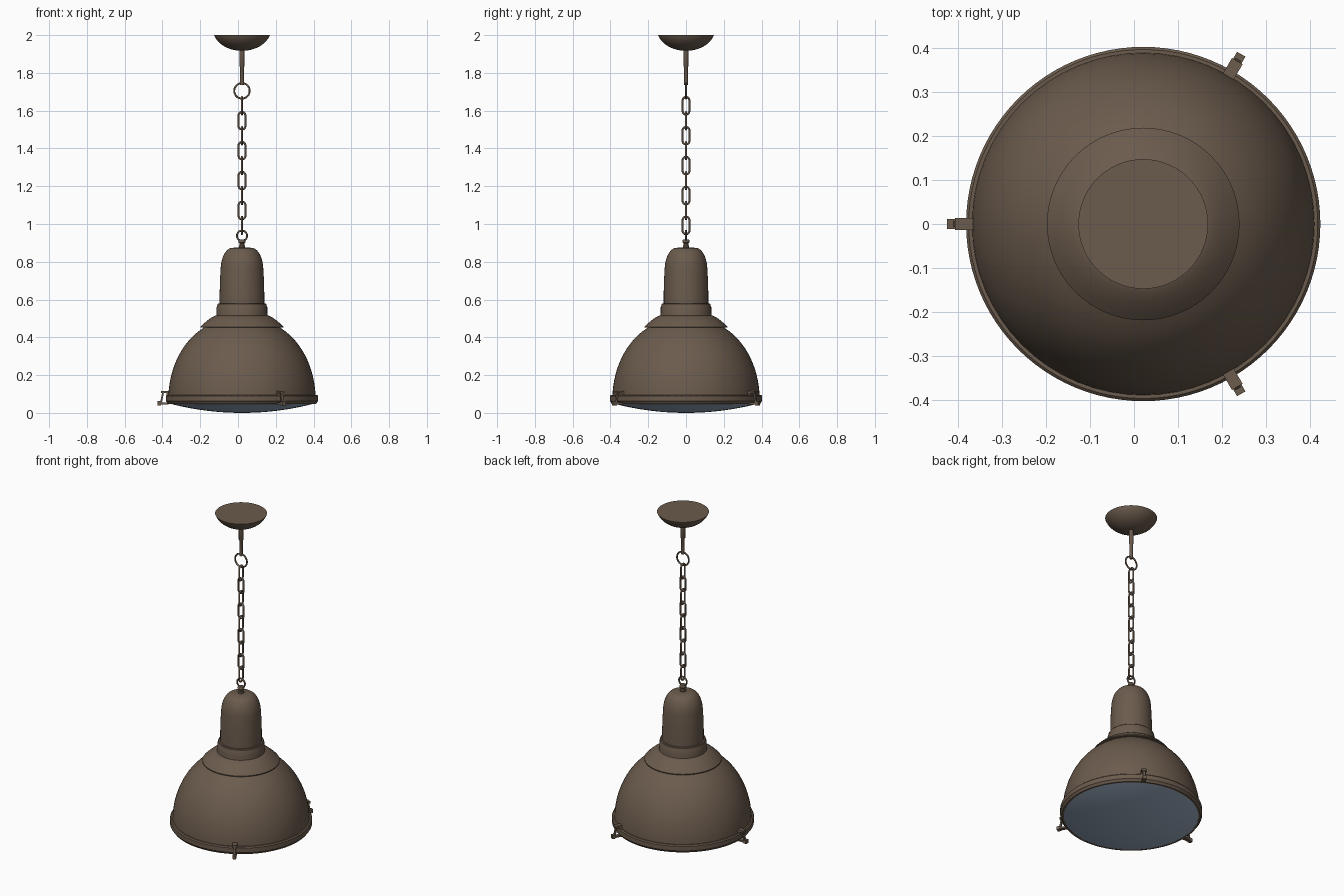
import bpy, bmesh, math
from mathutils import Matrix, Vector

if "Cube" in bpy.data.objects:
    bpy.data.objects.remove(bpy.data.objects["Cube"], do_unlink=True)

AXIS_X = 0.021


def material(name, color):
    m = bpy.data.materials.new(name)
    m.use_nodes = True
    m.diffuse_color = color
    m.node_tree.nodes["Principled BSDF"].inputs["Base Color"].default_value = color
    return m


bronze = material("bronze_brown", (0.147, 0.105, 0.074, 1))
glass = material("blue_grey_glass", (0.33, 0.42, 0.54, 1))


def finish(name, bm, mat, angle=35):
    bmesh.ops.recalc_face_normals(bm, faces=bm.faces)
    mesh = bpy.data.meshes.new(name)
    bm.to_mesh(mesh)
    bm.free()
    mesh.materials.append(mat)
    ob = bpy.data.objects.new(name, mesh)
    bpy.context.collection.objects.link(ob)
    ob.location.x = AXIS_X
    bpy.ops.object.select_all(action="DESELECT")
    ob.select_set(True)
    bpy.context.view_layer.objects.active = ob
    bpy.ops.object.shade_smooth_by_angle(angle=math.radians(angle))


def lathe(name, profile, mat=bronze, sides=64):
    """Turn (radius, height) points about the vertical axis."""
    bm = bmesh.new()
    verts = [bm.verts.new((r, 0, z)) for r, z in profile]
    edges = [bm.edges.new(pair) for pair in zip(verts, verts[1:])]
    bmesh.ops.spin(bm, geom=verts + edges, cent=(0, 0, 0), axis=(0, 0, 1),
                   angle=math.tau, steps=sides)
    bmesh.ops.remove_doubles(bm, verts=bm.verts, dist=0.0002)
    finish(name, bm, mat)


def arc(r0, z0, dr, dz, start, end, steps):
    """Points along part of an ellipse, angles in degrees."""
    out = []
    for i in range(steps + 1):
        a = math.radians(start + (end - start) * i / steps)
        out.append((r0 + dr * math.cos(a), z0 + dz * math.sin(a)))
    return out


def ring(name, z, radius, wire, stretch=0, turn=0):
    """Upright wire ring; stretch pulls its halves apart into a chain link."""
    bm = bmesh.new()
    n, m = 24, 10
    grid = []
    for i in range(n):
        a = math.tau * (i + 0.5) / n
        shift = math.copysign(stretch, math.sin(a))
        row = []
        for j in range(m):
            b = math.tau * j / m
            d = radius + wire * math.cos(b)
            row.append(bm.verts.new((d * math.cos(a), wire * math.sin(b),
                                     d * math.sin(a) + shift)))
        grid.append(row)
    for i in range(n):
        for j in range(m):
            k, l = (i + 1) % n, (j + 1) % m
            bm.faces.new((grid[i][j], grid[k][j], grid[k][l], grid[i][l]))
    bm.transform(Matrix.Translation((0, 0, z)) @ Matrix.Rotation(turn, 4, "Z"))
    finish(name, bm, bronze, 60)


# Ceiling canopy and rod
lathe("ceiling_canopy", [(0, 2.0)] + arc(0, 2.03, 0.153, 0.113, -15.4, -90, 14))
lathe("hanging_rod", [(0, 1.93), (0.013, 1.93), (0.013, 1.835), (0.010, 1.83),
                      (0.010, 1.735), (0, 1.735)], sides=24)

# Chain
ring("upper_ring", 1.705, 0.041, 0.005)
for i in range(9):
    ring(f"chain_link_{i + 1}", 1.626 - i * 0.0792, 0.018, 0.0055, 0.028,
         math.pi / 2 if i % 2 == 0 else 0)
ring("lower_ring", 0.938, 0.027, 0.005)
lathe("top_finial", [(0, 0.918), (0.015, 0.918), (0.019, 0.912), (0.019, 0.903),
                     (0.013, 0.897), (0.013, 0.889), (0.017, 0.884),
                     (0.017, 0.868), (0, 0.868)], sides=24)

# Lamp housing
lathe("socket_housing", [(0, 0.877), (0.03, 0.876)]
      + arc(0.05, 0.756, 0.063, 0.118, 80, 8, 12)
      + [(0.116, 0.71), (0.118, 0.64), (0.118, 0.57)])
lathe("collar", [(0.115, 0.580), (0.126, 0.580), (0.130, 0.576), (0.131, 0.566),
                 (0.134, 0.560), (0.134, 0.53), (0.137, 0.51)])
lathe("shoulder", [(0.13, 0.517), (0.142, 0.515), (0.160, 0.506), (0.180, 0.492),
                   (0.200, 0.475), (0.219, 0.456), (0.219, 0.451), (0.19, 0.451)])
lathe("bowl_shade", [(0.195, 0.458)]
      + arc(0.06, 0.07, 0.330, 0.422, 63, 2, 24))

# Rim band and domed glass
lathe("rim_band", [(0.384, 0.096), (0.397, 0.096), (0.403, 0.090), (0.403, 0.062),
                   (0.397, 0.055), (0.393, 0.048), (0.382, 0.048), (0.382, 0.056)],
      sides=96)
lathe("glass_lens", arc(0, 1.515, 1.515, 1.515, -75.2, -90, 12), glass, 96)


def clamp(name, angle):
    """Toggle latch, pointing outwards along +x before it is turned."""
    bm = bmesh.new()

    def block(x0, x1, half, z0, z1, lean=0):
        size = Vector((x1 - x0, 2 * half, z1 - z0))
        place = Matrix.Translation(((x0 + x1) / 2, 0, (z0 + z1) / 2))
        bmesh.ops.create_cube(bm, size=1, matrix=place
                              @ Matrix.Rotation(lean, 4, "Y")
                              @ Matrix.Diagonal(size).to_4x4())

    block(0.385, 0.428, 0.014, 0.104, 0.117)             # upper hook
    block(0.384, 0.400, 0.014, 0.088, 0.106)             # hook foot
    block(0.419, 0.428, 0.007, 0.052, 0.108, lean=-0.2)  # pull wire
    block(0.388, 0.432, 0.011, 0.044, 0.054)             # lower catch
    block(0.428, 0.446, 0.011, 0.040, 0.062)             # lever tip
    bm.transform(Matrix.Rotation(angle, 4, "Z"))
    finish(name, bm, bronze)


for side, deg in (("right", 180), ("back_left", 60), ("front_left", -60)):
    clamp(f"{side}_clamp", math.radians(deg))
